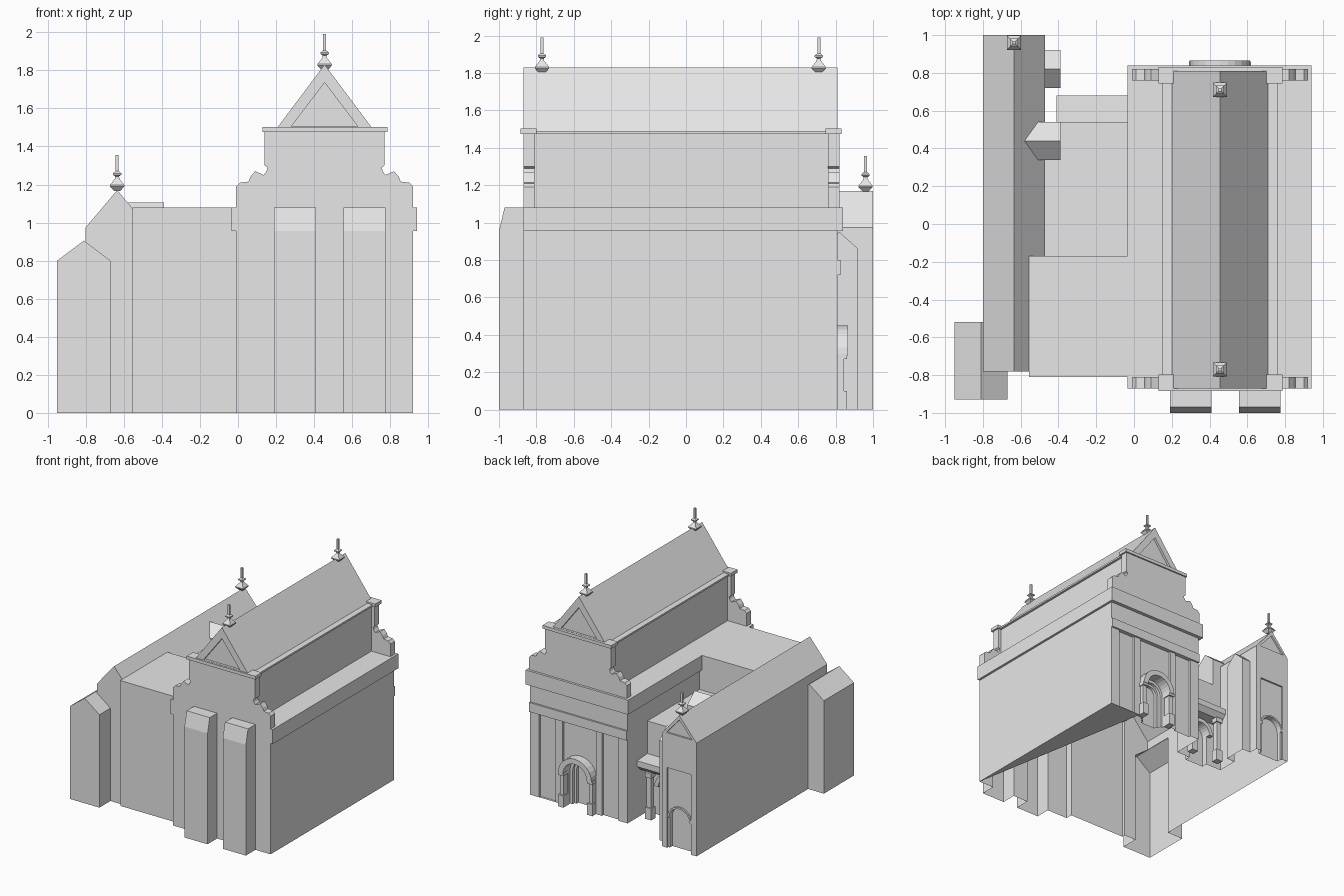
import bpy, bmesh, math
from mathutils import Matrix

cube = bpy.data.objects.get("Cube")
if cube:
    bpy.data.objects.remove(cube, do_unlink=True)

stone = bpy.data.materials.new("pale_stone")
stone.use_nodes = True
GREY = (0.8, 0.8, 0.8, 1)
stone.diffuse_color = GREY
stone.node_tree.nodes["Principled BSDF"].inputs["Base Color"].default_value = GREY


def add(name, bm):
    mesh = bpy.data.meshes.new(name)
    bmesh.ops.recalc_face_normals(bm, faces=bm.faces)
    bm.to_mesh(mesh)
    bm.free()
    mesh.materials.append(stone)
    ob = bpy.data.objects.new(name, mesh)
    bpy.context.collection.objects.link(ob)
    return ob


def prism(name, pts, a, b, axis="y"):
    """Extrude a (horizontal, z) outline from a to b along x or y."""
    bm = bmesh.new()
    place = (lambda h, z, d: (h, d, z)) if axis == "y" else (lambda h, z, d: (d, h, z))
    face = bm.faces.new([bm.verts.new(place(h, z, a)) for h, z in pts])
    ext = bmesh.ops.extrude_face_region(bm, geom=[face])
    verts = [v for v in ext["geom"] if isinstance(v, bmesh.types.BMVert)]
    bmesh.ops.translate(bm, verts=verts, vec=place(0, 0, b - a))
    return add(name, bm)


def box(name, x0, x1, y0, y1, z0, z1):
    return prism(name, [(x0, z0), (x1, z0), (x1, z1), (x0, z1)], y0, y1)


def gabled(name, h0, h1, eave, ridge, a, b, axis="y"):
    """House-shaped block with its ridge along the axis."""
    pts = [(h0, 0), (h1, 0), (h1, eave), ((h0 + h1) / 2, ridge), (h0, eave)]
    return prism(name, pts, a, b, axis)


def arc(cx, r, spring, steps=12):
    return [(cx + r * math.cos(math.pi * i / steps),
             spring + r * math.sin(math.pi * i / steps)) for i in range(steps + 1)]


def arch(name, cx, r, spring, a, b):
    return prism(name, [(cx - r, -0.1), (cx + r, -0.1)] + arc(cx, r, spring), a, b)


def archivolt(name, cx, r_out, r_in, spring, a, b):
    return prism(name, arc(cx, r_out, spring) + arc(cx, r_in, spring)[::-1], a, b)


def combine(target, parts, operation):
    """Join or cut parts and discard the helpers."""
    for part in parts:
        part.hide_render = True
        mod = target.modifiers.new(operation, "BOOLEAN")
        mod.operation, mod.solver, mod.object = operation, "EXACT", part
        dg = bpy.context.evaluated_depsgraph_get()
        mesh = bpy.data.meshes.new_from_object(target.evaluated_get(dg))
        target.modifiers.clear()
        target.data = mesh
        bpy.data.objects.remove(part, do_unlink=True)


# Main hall, link block, side wing and buttresses as one hollow shell
MID = 0.455
walls = box("church_walls", -0.01, 0.92, -0.87, 0.81, 0, 1.08)
masses = [
    box("link_block", -0.555, 0.05, -0.81, -0.17, 0, 1.08),
    box("court_block", -0.52, 0.04, -0.3, 0.54, 0, 0.78),
    gabled("side_wing", -0.8, -0.47, 0.975, 1.17, -0.78, 1.0),
    gabled("corner_buttress", -0.95, -0.67, 0.8, 0.905, -0.93, -0.52),
    gabled("court_buttress", 0.34, 0.54, 1.02, 1.105, -0.6, -0.39, "x"),
    gabled("rear_buttress", 0.72, 0.92, 0.86, 0.95, -0.52, -0.39, "x"),
]
for x0, x1 in ((0.19, 0.41), (0.555, 0.775)):
    masses.append(prism("front_buttress", [(-1, 0), (-0.8, 0), (-0.8, 1.07), (-0.87, 1.08),
                                           (-0.97, 1.08), (-1, 0.955)], x0, x1, "x"))
combine(walls, masses, "UNION")

# Sunk facade bays and stepped doorways
cuts = [box("bay", x0, x1, 0.79, 0.9, -0.1, 0.72)
        for x0, x1 in ((0.075, 0.235), (0.29, 0.61), (0.675, 0.835))]
for r, depth in ((0.115, 0.765), (0.09, 0.74), (0.07, 0.715)):
    cuts.append(arch("door_cut", MID, r, 0.29, depth, 0.9))
cuts.append(box("wing_panel", -0.75, -0.52, 0.985, 1.1, -0.1, 0.69))
cuts.append(arch("wing_door", -0.635, 0.1, 0.26, 0.95, 1.1))
cuts.append(arch("court_door", -0.23, 0.09, 0.26, 0.49, 0.6))
cuts.append(prism("wing_pediment", [(-0.76, 0.99), (-0.51, 0.99), (-0.635, 1.13)], 0.985, 1.1))
combine(walls, cuts, "DIFFERENCE")

# Open underside
bm = bmesh.new()
bm.from_mesh(walls.data)
floor = [f for f in bm.faces if all(abs(v.co.z) < 0.0001 for v in f.verts)]
bmesh.ops.delete(bm, geom=floor, context="FACES")
bm.to_mesh(walls.data)
bm.free()
bm = bmesh.new()
bm.faces.new([bm.verts.new(p) for p in ((0.92, -0.87, 0), (0.62, 0.81, 0), (0.92, 0.81, 0))])
add("floor_corner", bm)

# Cornice, facade bands and clerestory
box("cornice", -0.035, 0.94, -0.87, 0.84, 0.955, 1.08)
box("architrave", -0.01, 0.92, 0.8, 0.825, 0.72, 0.8)
box("clerestory", 0.17, 0.74, -0.84, 0.79, 1.075, 1.49)

# Main roof with sunk pediment triangles at both ends
roof = prism("main_roof", [(0.2, 1.49), (0.71, 1.49), (MID, 1.83)], -0.87, 0.81)
tri = [(0.28, 1.505), (0.63, 1.505), (MID, 1.735)]
combine(roof, [prism("front_cut", tri, -1, -0.85), prism("back_cut", tri, 0.79, 1)], "DIFFERENCE")
box("eaves_ledge", 0.15, 0.76, -0.82, 0.78, 1.475, 1.49)

# Scrolled gable walls with a moulding on top
half = [(-0.01, 1.08), (-0.01, 1.19), (0.01, 1.21), (0.055, 1.215), (0.065, 1.24),
        (0.09, 1.27), (0.135, 1.25), (0.15, 1.27), (0.155, 1.29), (0.14, 1.3), (0.14, 1.48)]
outline = half + [(2 * MID - x, z) for x, z in reversed(half)]
for side, y0, y1 in (("front", -0.87, -0.81), ("back", 0.76, 0.82)):
    prism(side + "_gable", outline, y0, y1)
    box(side + "_gable_moulding", 0.13, 0.785, y0 - 0.015, y1 + 0.012, 1.475, 1.503)

# Main portal and courtyard porch
archivolt("portal_arch", MID, 0.16, 0.115, 0.29, 0.785, 0.865)
for x in (MID - 0.138, MID + 0.138):
    box("portal_column", x - 0.018, x + 0.018, 0.785, 0.845, 0.09, 0.28)
    box("portal_base", x - 0.026, x + 0.026, 0.785, 0.86, 0, 0.1)
    box("portal_capital", x - 0.026, x + 0.026, 0.785, 0.86, 0.27, 0.3)
prism("porch_roof", [(0.53, 0.4), (0.64, 0.4), (0.68, 0.44), (0.68, 0.49), (0.53, 0.5)],
      -0.41, -0.01, "x")
archivolt("porch_arch", -0.23, 0.125, 0.09, 0.26, 0.53, 0.58)
for x in (-0.36, -0.1):
    box("porch_column", x - 0.02, x + 0.02, 0.61, 0.65, 0.09, 0.38)
    box("porch_base", x - 0.03, x + 0.03, 0.6, 0.66, 0, 0.1)
    box("porch_capital", x - 0.03, x + 0.03, 0.6, 0.66, 0.36, 0.4)
archivolt("wing_door_arch", -0.635, 0.115, 0.1, 0.26, 0.98, 0.998)

# Square turned finials on the ridges
RINGS = [(0.015, 0), (0.038, 0.025), (0.038, 0.032), (0.012, 0.065), (0.01, 0.078),
         (0.022, 0.086), (0.022, 0.094), (0.008, 0.105), (0.008, 0.19)]
for name, x, y, z in (("front_finial", MID, -0.77, 1.8), ("back_finial", MID, 0.71, 1.8),
                      ("wing_finial", -0.635, 0.96, 1.165)):
    bm = bmesh.new()
    for (w0, z0), (w1, z1) in zip(RINGS, RINGS[1:]):
        place = Matrix.Translation((x, y, z + (z0 + z1) / 2)) @ Matrix.Rotation(math.pi / 4, 4, "Z")
        bmesh.ops.create_cone(bm, cap_ends=True, segments=4, radius1=w0 * math.sqrt(2),
                              radius2=w1 * math.sqrt(2), depth=z1 - z0, matrix=place)
    add(name, bm)
